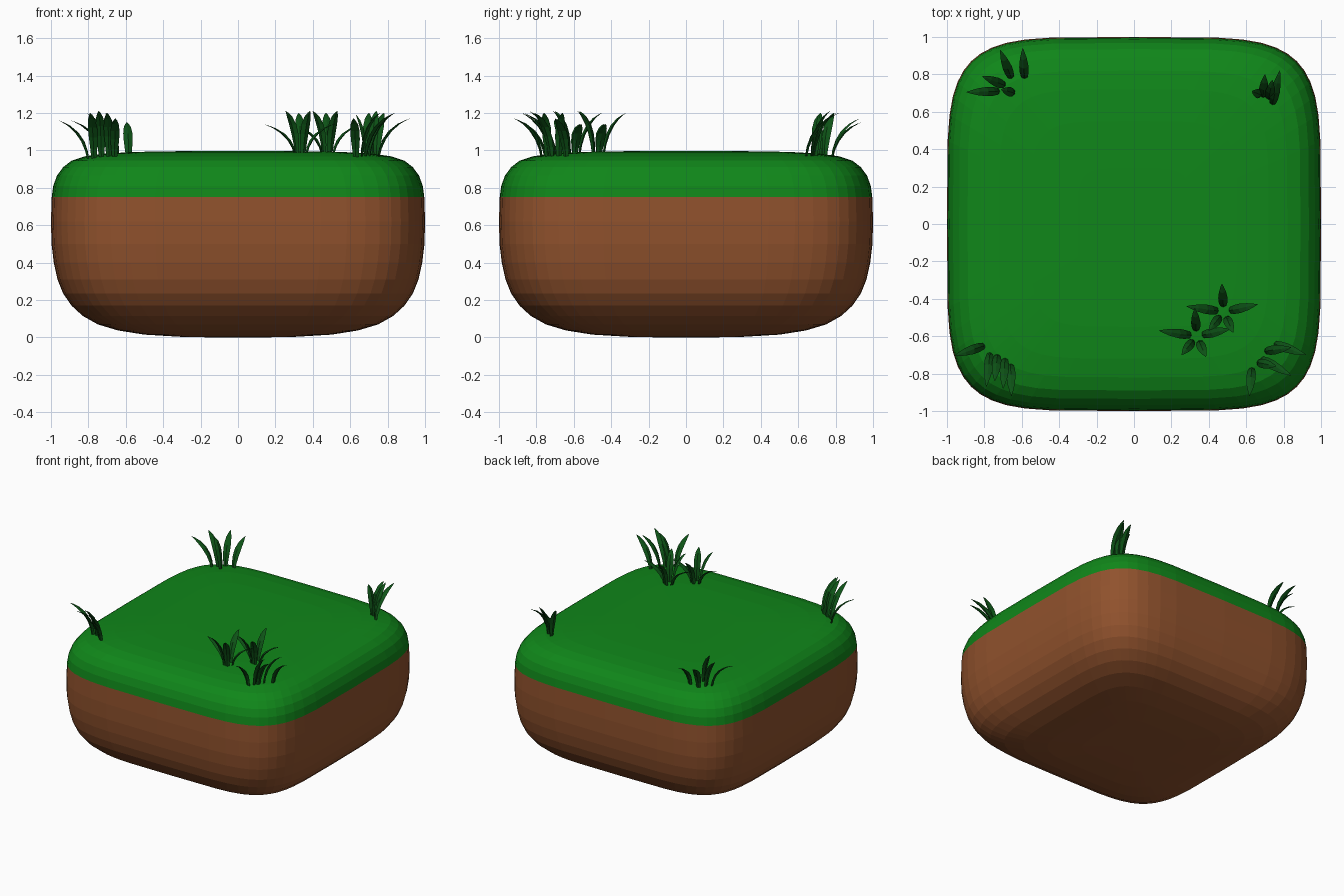
import bpy, bmesh, math
from mathutils import Vector

if "Cube" in bpy.data.objects:
    bpy.data.objects.remove(bpy.data.objects["Cube"])


def material(name, rgb):
    m = bpy.data.materials.new(name)
    m.diffuse_color = (*rgb, 1)
    m.use_nodes = True
    m.node_tree.nodes["Principled BSDF"].inputs["Base Color"].default_value = m.diffuse_color
    return m


GRASS = material("grass_green", (0.005, 0.24, 0.010))
SOIL = material("soil_brown", (0.28, 0.084, 0.026))
BLADE = material("blade_green", (0.004, 0.085, 0.008))


def finish(bm, name, mat):
    bmesh.ops.recalc_face_normals(bm, faces=bm.faces)
    me = bpy.data.meshes.new(name)
    bm.to_mesh(me)
    bm.free()
    me.materials.append(mat)
    ob = bpy.data.objects.new(name, me)
    bpy.context.collection.objects.link(ob)
    return ob


def squircle(s, z, n=5.0, count=48):
    """Rounded-square outline of half width s at height z."""
    pts = []
    for i in range(count):
        a = math.tau * i / count
        c, d = math.cos(a), math.sin(a)
        pts.append((s * math.copysign(abs(c) ** (2 / n), c),
                    s * math.copysign(abs(d) ** (2 / n), d), z))
    return pts


def loft(name, profile, mat):
    """Stack outlines from the seam to a closed flat end."""
    bm = bmesh.new()
    rings = [[bm.verts.new(p) for p in squircle(s, z)] for s, z in profile]
    for a, b in zip(rings, rings[1:]):
        for i in range(len(a)):
            j = (i + 1) % len(a)
            bm.faces.new((a[i], a[j], b[j], b[i]))
    bm.faces.new(rings[-1])
    return finish(bm, name, mat)


# Soil block and turf, meeting at z = 0.75
loft("soil_block", [(0.996, 0.75), (1.0, 0.62), (0.997, 0.5), (0.985, 0.4), (0.965, 0.31),
                    (0.935, 0.235), (0.89, 0.17), (0.83, 0.115), (0.75, 0.07),
                    (0.64, 0.037), (0.5, 0.015), (0.3, 0.003), (0.12, 0.0)], SOIL)
TOP = [(0.996, 0.75), (0.988, 0.81), (0.968, 0.865), (0.935, 0.91), (0.89, 0.945),
       (0.82, 0.968), (0.72, 0.982), (0.55, 0.992), (0.3, 0.996)]
loft("turf_top", TOP, GRASS)


def ground(x, y):
    """Height of the turf surface under a point."""
    s = (abs(x) ** 5 + abs(y) ** 5) ** 0.2
    for (s0, z0), (s1, z1) in zip(TOP, TOP[1:]):
        if s1 <= s <= s0:
            return z0 + (z1 - z0) * (s0 - s) / (s0 - s1)
    return TOP[-1][1]


def blade(bm, base, tip, top, width=0.05):
    """Leaf with a diamond section, rising then bending out to its tip."""
    b, t = Vector((*base, 0)), Vector((*tip, 0))
    out = t - b
    z0 = ground(*base) - 0.015
    d = out.normalized()
    side = Vector((-d.y, d.x, 0))
    prev = None
    steps = [(0, 0.5), (0.2, 0.75), (0.4, 0.95), (0.6, 1.0), (0.8, 0.75), (0.93, 0.35), (1, 0.04)]
    for u, w in steps:
        rise = 1.25 * u - 0.25 * u ** 3
        c = b + out * (0.2 * u + 0.8 * u ** 2.2) + Vector((0, 0, z0 + (top - z0) * rise))
        h, k = side * width * w / 2, d * width * w * 0.2
        ring = [bm.verts.new(p) for p in (c + h, c + k, c - h, c - k)]
        if prev:
            for i in range(4):
                j = (i + 1) % 4
                bm.faces.new((prev[i], prev[j], ring[j], ring[i]))
        else:
            bm.faces.new(ring)
        prev = ring
    bm.faces.new(prev)


def tuft(name, blades):
    bm = bmesh.new()
    for base, tip, top in blades:
        blade(bm, base, tip, top)
    finish(bm, name, BLADE)


# Two identical star-shaped tufts
STAR = [(-0.01, 0.15, 1.20), (0.18, 0.04, 1.14), (0.05, -0.11, 1.21),
        (-0.08, -0.10, 1.21), (-0.20, 0.03, 1.14)]
for name, cx, cy in (("star_tuft_inner", 0.48, -0.47), ("star_tuft_outer", 0.335, -0.60)):
    rows = []
    for dx, dy, top in STAR:
        r = 0.03 / math.hypot(dx, dy)
        rows.append(((cx + dx * r, cy + dy * r), (cx + dx, cy + dy), top))
    tuft(name, rows)

# Corner tufts leaning outward: (base, tip, tip height)
tuft("tuft_front_right", [
    ((0.75, -0.64), (0.92, -0.70), 1.17), ((0.70, -0.68), (0.84, -0.66), 1.20),
    ((0.68, -0.72), (0.84, -0.81), 1.20), ((0.66, -0.74), (0.76, -0.76), 1.20),
    ((0.63, -0.77), (0.617, -0.92), 1.17)])
tuft("tuft_front_left", [
    ((-0.80, -0.65), (-0.96, -0.705), 1.16), ((-0.77, -0.69), (-0.79, -0.87), 1.20),
    ((-0.73, -0.70), (-0.745, -0.84), 1.21), ((-0.69, -0.72), (-0.70, -0.88), 1.20),
    ((-0.66, -0.75), (-0.655, -0.92), 1.17)])
tuft("tuft_back_left", [
    ((-0.72, 0.71), (-0.895, 0.705), 1.16), ((-0.69, 0.74), (-0.81, 0.79), 1.20),
    ((-0.655, 0.78), (-0.715, 0.93), 1.17), ((-0.64, 0.70), (-0.71, 0.72), 1.20),
    ((-0.585, 0.78), (-0.595, 0.94), 1.15)])
tuft("tuft_back_right", [
    ((0.74, 0.64), (0.78, 0.82), 1.20), ((0.69, 0.68), (0.70, 0.80), 1.20),
    ((0.68, 0.69), (0.63, 0.71), 1.19), ((0.72, 0.67), (0.74, 0.77), 1.21)])
